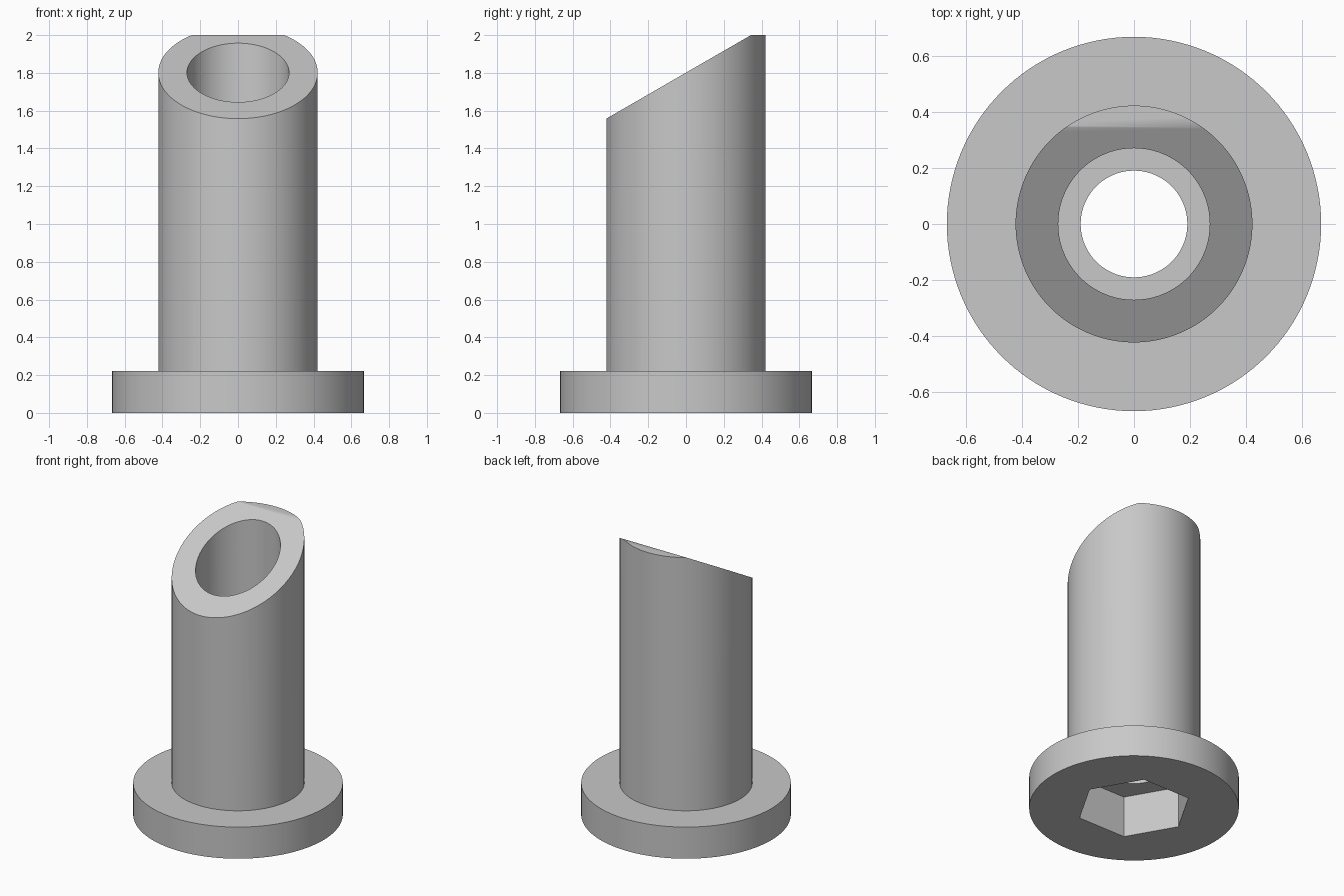
import bpy
import bmesh
import math
from mathutils import Matrix, Vector

cube = bpy.data.objects.get("Cube")
if cube:
    bpy.data.objects.remove(cube, do_unlink=True)

SEGMENTS = 128
HEIGHT = 2.0
FLANGE_RADIUS, FLANGE_TOP = 0.667, 0.222
TUBE_RADIUS, BORE_RADIUS, HOLE_RADIUS = 0.422, 0.27, 0.19
HEX_RADIUS, HEX_TOP, LEDGE_TOP = 0.368, 0.29, 0.444
FLAT_START = 0.344
SLOPE = math.radians(30)

grey = bpy.data.materials.new("plain grey")
grey.use_nodes = True
colour = (0.58, 0.58, 0.58, 1)
grey.diffuse_color = colour
grey.node_tree.nodes["Principled BSDF"].inputs["Base Color"].default_value = colour


def add_object(name, bm):
    bmesh.ops.recalc_face_normals(bm, faces=bm.faces)
    mesh = bpy.data.meshes.new(name)
    bm.to_mesh(mesh)
    bm.free()
    mesh.materials.append(grey)
    obj = bpy.data.objects.new(name, mesh)
    bpy.context.collection.objects.link(obj)
    return obj


def prism(name, radius, bottom, top, sides):
    bm = bmesh.new()
    bmesh.ops.create_cone(bm, cap_ends=True, segments=sides, radius1=radius,
                          radius2=radius, depth=top - bottom,
                          matrix=Matrix.Translation((0, 0, (bottom + top) / 2)))
    # Put a corner on the x axis
    first = max(bm.verts, key=lambda v: v.co.y)
    turn = -math.atan2(first.co.y, first.co.x)
    bmesh.ops.rotate(bm, verts=bm.verts, matrix=Matrix.Rotation(turn, 3, "Z"))
    return add_object(name, bm)


# Stepped solid: wide flange and tall tube turned from one profile
bm = bmesh.new()
profile = [(0, 0), (FLANGE_RADIUS, 0), (FLANGE_RADIUS, FLANGE_TOP),
           (TUBE_RADIUS, FLANGE_TOP), (TUBE_RADIUS, HEIGHT), (0, HEIGHT)]
points = [bm.verts.new((r, 0, z)) for r, z in profile]
edges = [bm.edges.new(pair) for pair in zip(points, points[1:])]
bmesh.ops.spin(bm, geom=points + edges, axis=(0, 0, 1), cent=(0, 0, 0),
               angle=math.tau, steps=SEGMENTS)
bmesh.ops.remove_doubles(bm, verts=bm.verts, dist=0.0001)
bmesh.ops.dissolve_limit(bm, angle_limit=0.01, verts=bm.verts, edges=bm.edges)

# Slanted mouth, leaving a narrow level strip at the back
normal = Vector((0, -math.sin(SLOPE), math.cos(SLOPE)))
cut = bmesh.ops.bisect_plane(bm, geom=bm.verts[:] + bm.edges[:] + bm.faces[:],
                             plane_co=(0, FLAT_START, HEIGHT), plane_no=normal,
                             clear_outer=True)
rim = [e for e in bm.edges if e.is_boundary]
bmesh.ops.contextual_create(bm, geom=rim)
body = add_object("flanged_tube", bm)

# Bore, narrow through hole and hexagonal socket
cutters = [
    prism("bore_cutter", BORE_RADIUS, LEDGE_TOP, HEIGHT + 0.2, SEGMENTS),
    prism("hole_cutter", HOLE_RADIUS, -0.1, LEDGE_TOP + 0.1, SEGMENTS),
    prism("socket_cutter", HEX_RADIUS, -0.2, HEX_TOP, 6),
]
bpy.ops.object.select_all(action="DESELECT")
bpy.context.view_layer.objects.active = body
body.select_set(True)
for cutter in cutters:
    cutter.hide_render = True
    mod = body.modifiers.new(cutter.name, "BOOLEAN")
    mod.operation = "DIFFERENCE"
    mod.solver = "EXACT"
    mod.object = cutter
    bpy.ops.object.modifier_apply(modifier=mod.name)
    bpy.data.objects.remove(cutter, do_unlink=True)

bpy.ops.object.shade_smooth_by_angle(angle=math.radians(30))
